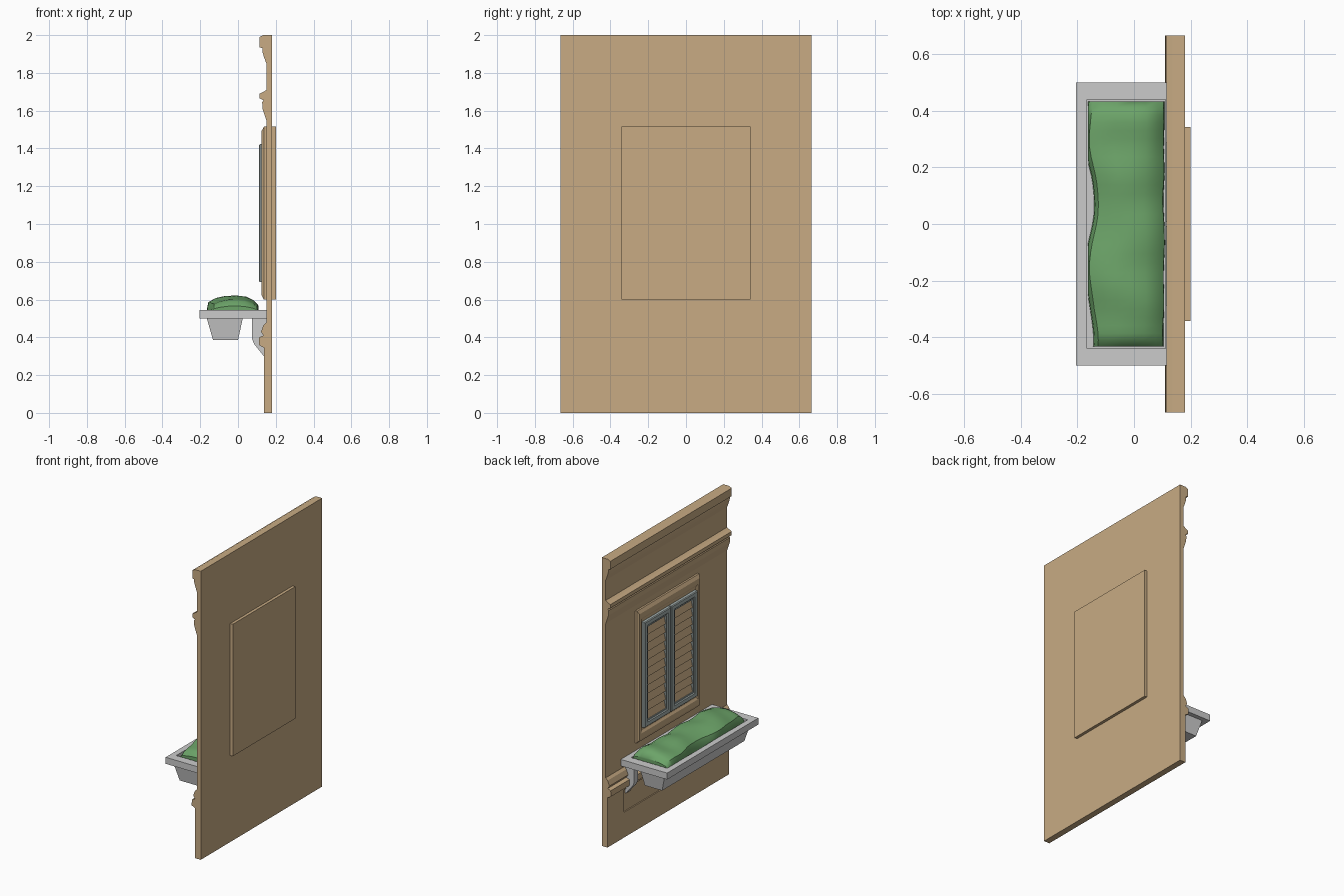
import bpy, math
from mathutils import Vector, noise

if "Cube" in bpy.data.objects:
    bpy.data.objects.remove(bpy.data.objects["Cube"])


def material(name, col):
    m = bpy.data.materials.new(name)
    m.diffuse_color = (*col, 1)
    m.use_nodes = True
    m.node_tree.nodes["Principled BSDF"].inputs["Base Color"].default_value = m.diffuse_color
    return m


TAN = material("tan_stone", (0.58, 0.41, 0.23))
GREY = material("shutter_paint", (0.37, 0.43, 0.42))
GREEN = material("leaves", (0.15, 0.37, 0.14))


def loft(name, rings, mat=None, cap_start=True, cap_end=True, closed=False):
    """Skin a row of equal-length point loops."""
    n, k = len(rings[0]), len(rings)
    verts = [p for r in rings for p in r]
    faces = []
    for i in range(k if closed else k - 1):
        a, b = i * n, ((i + 1) % k) * n
        faces += [(a + j, a + (j + 1) % n, b + (j + 1) % n, b + j) for j in range(n)]
    if not closed:
        if cap_start:
            faces.append(tuple(reversed(range(n))))
        if cap_end:
            faces.append(tuple(range((k - 1) * n, k * n)))
    me = bpy.data.meshes.new(name)
    me.from_pydata(verts, [], faces)
    ob = bpy.data.objects.new(name, me)
    bpy.context.collection.objects.link(ob)
    if mat:
        me.materials.append(mat)
    bpy.context.view_layer.objects.active = ob
    ob.select_set(True)
    bpy.ops.object.mode_set(mode='EDIT')
    bpy.ops.mesh.select_all(action='SELECT')
    bpy.ops.mesh.normals_make_consistent(inside=False)
    bpy.ops.object.mode_set(mode='OBJECT')
    ob.select_set(False)
    return ob


def extrude_y(name, profile, y0, y1, mat=None):
    return loft(name, [[(x, y, z) for x, z in profile] for y in (y0, y1)], mat)


def rect_yz(x, y0, y1, z0, z1):
    return [(x, y0, z0), (x, y1, z0), (x, y1, z1), (x, y0, z1)]


def rect_xy(z, x0, x1, y):
    return [(x0, -y, z), (x1, -y, z), (x1, y, z), (x0, y, z)]


# Wall with cornice, upper band and lower band mouldings
wall_profile = [
    (0.18, 0), (0.18, 2), (0.135, 2), (0.115, 1.99), (0.115, 1.935), (0.13, 1.93),
    (0.13, 1.91), (0.137, 1.885), (0.15, 1.85), (0.15, 1.71), (0.135, 1.70),
    (0.115, 1.69), (0.115, 1.665), (0.135, 1.655), (0.128, 1.645), (0.13, 1.61),
    (0.15, 1.55), (0.15, 0.48), (0.135, 0.465), (0.122, 0.43), (0.135, 0.41),
    (0.112, 0.40), (0.11, 0.36), (0.137, 0.345), (0.137, 0)]
wall = extrude_y("wall", wall_profile, -0.665, 0.665, TAN)

# Recessed panel under the planter
cutter = loft("panel_cutter", [rect_yz(x, -0.485, 0.485, 0.175, 0.33) for x in (0.10, 0.145)])
mod = wall.modifiers.new("panel", 'BOOLEAN')
mod.operation = 'DIFFERENCE'
mod.solver = 'EXACT'
mod.object = cutter
bpy.context.view_layer.objects.active = wall
bpy.ops.object.modifier_apply(modifier="panel")
bpy.data.objects.remove(cutter)

# Window surround: back block and stepped moulding in one piece
steps = [(0.20, 0), (0.137, 0), (0.125, 0.25), (0.125, 0.65), (0.133, 0.8), (0.133, 1), (0.142, 1)]
loft("window_surround",
     [rect_yz(x, -0.342 + 0.05 * t, 0.342 - 0.05 * t, 0.60 + 0.09 * t, 1.515 - 0.09 * t)
      for x, t in steps], TAN)

# Pair of louvred shutters
for side, (y0, y1) in {"left": (0.004, 0.291), "right": (-0.291, -0.004)}.items():
    z0, z1 = 0.692, 1.423
    sections = [(0.142, 0), (0.117, 0), (0.112, 0.005), (0.112, 0.03), (0.118, 0.036),
                (0.118, 0.045), (0.142, 0.045)]
    loft("shutter_frame_" + side,
         [rect_yz(x, y0 + d, y1 - d, z0 + d, z1 - d) for x, d in sections], GREY, closed=True)
    lo, hi, n = z0 + 0.045, z1 - 0.045, 11
    pitch = (hi - lo) / n
    saw = [(0.142, hi), (0.142, lo)]
    for i in range(n):
        saw += [(0.122, lo + i * pitch), (0.136, lo + (i + 1) * pitch)]
    extrude_y("louvres_" + side, saw, y0 + 0.044, y1 - 0.044, TAN)

# Planter tray, tub and brackets
loft("planter_tray", [rect_xy(0.50, -0.205, 0.15, 0.5), rect_xy(0.545, -0.205, 0.15, 0.5),
                      rect_xy(0.545, -0.165, 0.112, 0.44), rect_xy(0.52, -0.165, 0.112, 0.44)])
loft("planter_tub", [rect_xy(0.50, -0.165, 0.025, 0.47), rect_xy(0.385, -0.132, 0.0, 0.45)])
bracket = [(0.15, 0.50), (0.075, 0.50), (0.075, 0.39), (0.085, 0.365), (0.105, 0.34),
           (0.137, 0.30), (0.15, 0.30)]
for side, y in (("left", 0.44), ("right", -0.44)):
    extrude_y("bracket_" + side, bracket, y - 0.02, y + 0.02)

# Lumpy plant mound: wavy cross-sections swept along the box
dome = [(-0.158, 0.522), (-0.155, 0.555), (-0.142, 0.583), (-0.105, 0.598), (-0.06, 0.607),
        (-0.01, 0.613), (0.04, 0.609), (0.08, 0.592), (0.105, 0.568), (0.108, 0.522)]
rings = []
N = 28
for i in range(N + 1):
    t = -1 + 2 * i / N
    y = 0.432 * math.copysign(1 - (1 - abs(t)) ** 1.15, t)
    end = (1 - abs(t) ** 14) * 0.5 + 0.5
    ring = []
    for x, z in dome:
        v = noise.noise(Vector((x * 7, y * 7, z * 5 + 3)))
        h = (z - 0.522) * end
        edge = 0.016 * math.sin(y * 13 + 0.6) * min(1, abs(x) / 0.1) * (x < 0)
        ring.append((max(-0.163, min(0.11, x + edge + 0.008 * v)), y,
                     0.522 + h * (1 + 0.16 * v + 0.05 * math.sin(y * 17 + x * 14))))
    rings.append(ring)
plants = loft("plants", rings, GREEN)
plants.select_set(True)
bpy.context.view_layer.objects.active = plants
bpy.ops.object.shade_smooth_by_angle(angle=math.radians(35))
plants.select_set(False)
